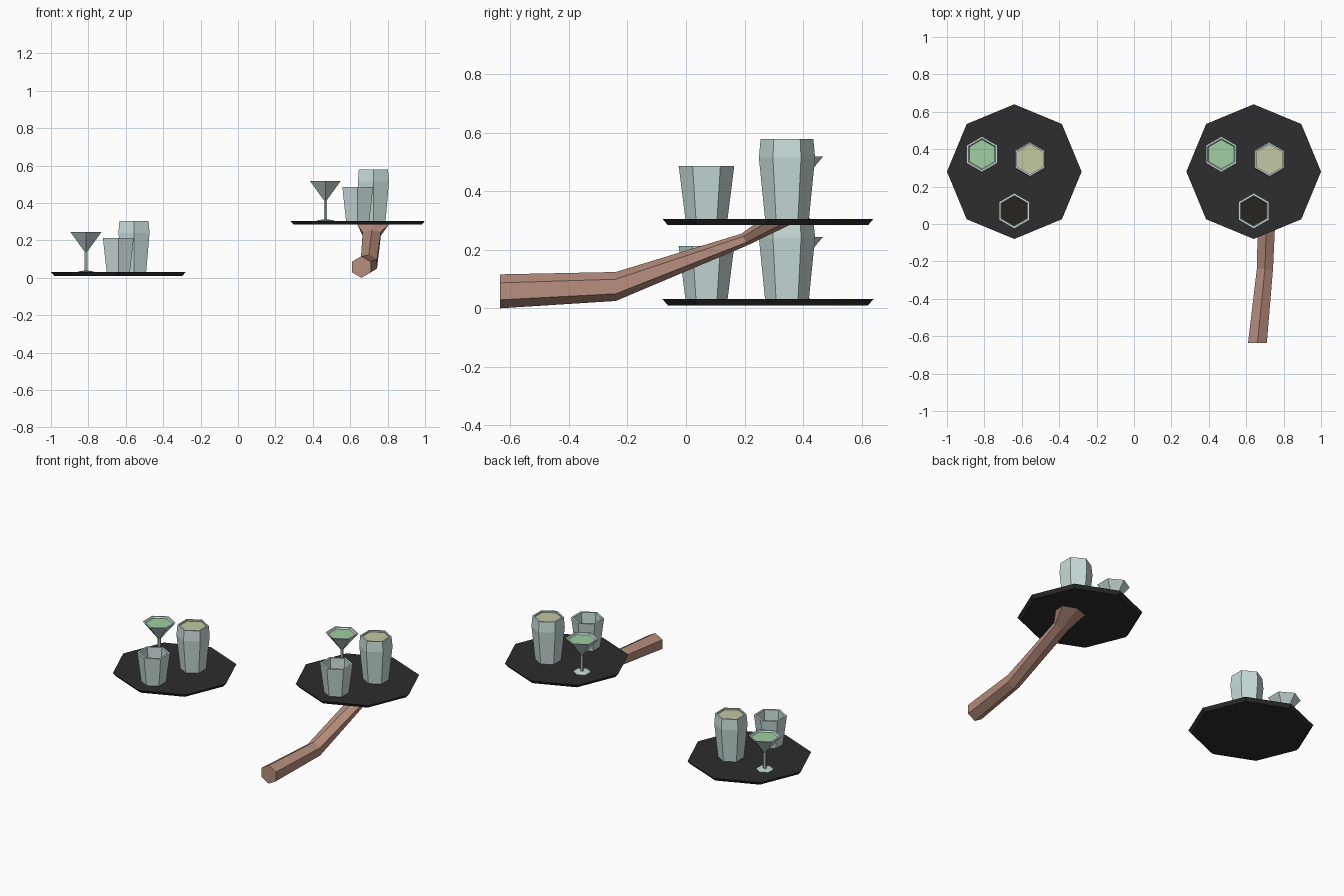
import bpy, bmesh
from math import sin, cos, tau, pi

if "Cube" in bpy.data.objects:
    bpy.data.objects.remove(bpy.data.objects["Cube"])


def material(name, r, g, b):
    m = bpy.data.materials.new(name)
    m.diffuse_color = (r, g, b, 1)
    m.use_nodes = True
    m.node_tree.nodes["Principled BSDF"].inputs["Base Color"].default_value = m.diffuse_color
    return m


GLASS = material("pale_glass", 0.58, 0.72, 0.70)
TRAY = material("black_tray", 0.026, 0.026, 0.026)
SKIN = material("skin", 0.48, 0.27, 0.21)
GREEN = material("green_drink", 0.35, 0.62, 0.36)
YELLOW = material("yellow_drink", 0.54, 0.58, 0.36)
DARK = material("dark_drink", 0.022, 0.017, 0.013)


def skin_rings(name, rings, mat, cap_end=True, loc=(0, 0, 0)):
    """Join successive rings of points with quads and cap the ends."""
    bm = bmesh.new()
    loops = [[bm.verts.new(p) for p in ring] for ring in rings]
    n = len(loops[0])
    for a, b in zip(loops, loops[1:]):
        for i in range(n):
            j = (i + 1) % n
            bm.faces.new((a[i], a[j], b[j], b[i]))
    if len(loops) > 1:
        bm.faces.new(loops[0][::-1])
    if cap_end:
        bm.faces.new(loops[-1])
    me = bpy.data.meshes.new(name)
    bm.to_mesh(me)
    bm.free()
    me.materials.append(mat)
    ob = bpy.data.objects.new(name, me)
    ob.location = loc
    bpy.context.collection.objects.link(ob)
    return ob


def turn(profile, sides, phase=0.0):
    """Rings of a (radius, height) profile turned about z."""
    return [[(r * cos(phase + tau * i / sides), r * sin(phase + tau * i / sides), z)
             for i in range(sides)] for r, z in profile]


def drink(name, profile, liquid, loc):
    """Six-sided glass; the profile's last point is the liquid level."""
    skin_rings(name + "_glass", turn(profile, 6, pi / 2), GLASS, False, loc)
    skin_rings(name + "_liquid", turn(profile[-1:], 6, pi / 2), liquid, True, loc)


def serving(side, dx, z):
    """Octagonal tray with three drinks; z is the height of its top."""
    skin_rings(side + "_tray", turn([(0.342, -0.021), (0.36, 0)], 8), TRAY,
               loc=(-0.64 + dx, 0.28, z))
    # stemmed cocktail glass
    drink(side + "_cocktail",
          [(0.05, 0), (0.05, 0.003), (0.009, 0.008), (0.009, 0.11),
           (0.095, 0.213), (0.084, 0.213), (0.078, 0.204)],
          GREEN, (-0.813 + dx, 0.373, z))
    # tall glass
    drink(side + "_tall",
          [(0.075, 0), (0.096, 0.21), (0.09, 0.274), (0.08, 0.274), (0.081, 0.264)],
          YELLOW, (-0.556 + dx, 0.345, z))
    # short tumbler
    drink(side + "_tumbler",
          [(0.072, 0), (0.095, 0.182), (0.082, 0.182), (0.078, 0.115)],
          DARK, (-0.64 + dx, 0.07, z))


serving("left", 0, 0.031)
serving("right", 1.28, 0.305)

# Arm: x centre, radius across, top (y, z) and bottom (y, z) of each hexagon
arm = [
    (0.66, 0.058, (-0.635, 0.116), (-0.635, 0.0)),
    (0.70, 0.050, (-0.24, 0.124), (-0.24, 0.025)),
    (0.715, 0.056, (0.19, 0.255), (0.21, 0.215)),
    (0.722, 0.098, (0.232, 0.286), (0.357, 0.286)),
]
rings = []
for x, r, t, b in arm:
    ring = []
    for i in range(6):
        a = tau * i / 6
        k = (1 + cos(a)) / 2
        ring.append((x + r * sin(a), b[0] + (t[0] - b[0]) * k, b[1] + (t[1] - b[1]) * k))
    rings.append(ring)
arm_ob = skin_rings("arm", rings, SKIN)
bm = bmesh.new()
bm.from_mesh(arm_ob.data)
bmesh.ops.recalc_face_normals(bm, faces=bm.faces)
bm.to_mesh(arm_ob.data)
bm.free()
